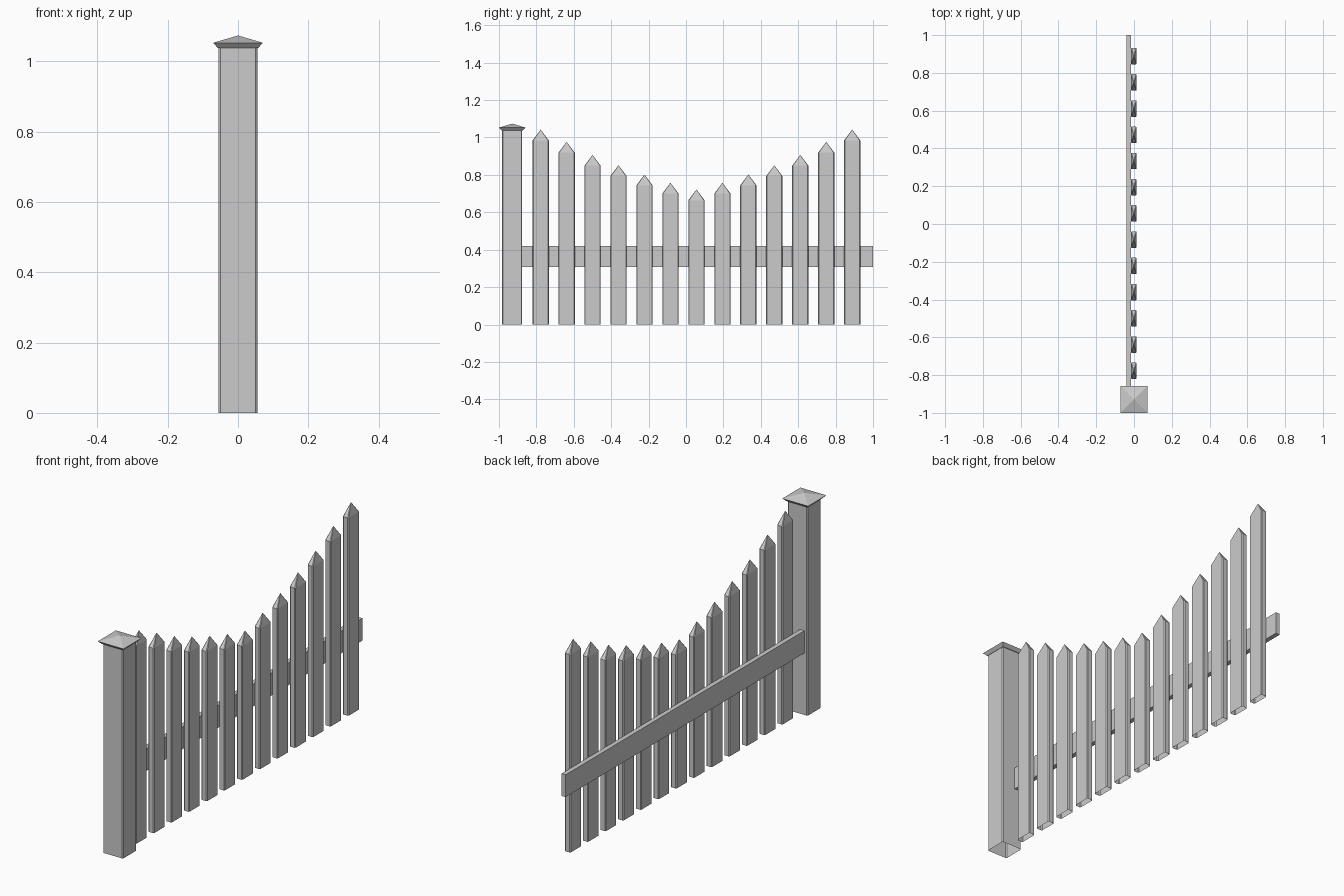
import bpy, bmesh

if "Cube" in bpy.data.objects:
    bpy.data.objects.remove(bpy.data.objects["Cube"])


def section(hx, hy, c):
    """Rectangle with chamfered corners (plain rectangle when c is 0)."""
    if c == 0:
        return [(-hx, -hy), (hx, -hy), (hx, hy), (-hx, hy)]
    return [(-hx + c, -hy), (hx - c, -hy), (hx, -hy + c), (hx, hy - c),
            (hx - c, hy), (-hx + c, hy), (-hx, hy - c), (-hx, -hy + c)]


def loft(name, loc, rings, apex=None, cap_bottom=False, cap_top=False):
    """Join (half x, half y, chamfer, z) rings, optionally ending in a point."""
    bm = bmesh.new()
    loops = [[bm.verts.new((x, y, z)) for x, y in section(hx, hy, c)]
             for hx, hy, c, z in rings]
    n = len(loops[0])
    for a, b in zip(loops, loops[1:]):
        for i in range(n):
            j = (i + 1) % n
            bm.faces.new((a[i], a[j], b[j], b[i]))
    if apex is not None:
        tip = bm.verts.new((0, 0, apex))
        for i in range(n):
            bm.faces.new((loops[-1][i], loops[-1][(i + 1) % n], tip))
    if cap_bottom:
        bm.faces.new(loops[0][::-1])
    if cap_top:
        bm.faces.new(loops[-1])
    mesh = bpy.data.meshes.new(name)
    bm.to_mesh(mesh)
    bm.free()
    obj = bpy.data.objects.new(name, mesh)
    obj.location = loc
    bpy.context.collection.objects.link(obj)
    return obj


# Corner post, open at the ground, and its flared pyramid cap
POST_Y = -0.929
loft("post", (0, POST_Y, 0), [(0.0555, 0.0535, 0.005, 0), (0.0555, 0.0535, 0.005, 1.04)])
loft("post_cap", (0, POST_Y, 0), [(0.057, 0.057, 0, 1.038), (0.071, 0.071, 0, 1.053)],
     apex=1.074, cap_bottom=True)

# Pointed pickets, heights dipping symmetrically to the middle
half = [1.042, 0.977, 0.907, 0.852, 0.802, 0.758, 0.722]
for i, h in enumerate(half + half[-2::-1]):
    y = -0.777 + i * 0.1388
    loft(f"picket_{i + 1}", (-0.001, y, 0),
         [(0.0155, 0.0435, 0.004, 0), (0.0155, 0.0435, 0.004, h - 0.058)], apex=h)

# Rail behind the pickets
loft("rail", (-0.027, 0.06, 0), [(0.0115, 0.94, 0, 0.308), (0.0115, 0.94, 0, 0.419)],
     cap_bottom=True, cap_top=True)
